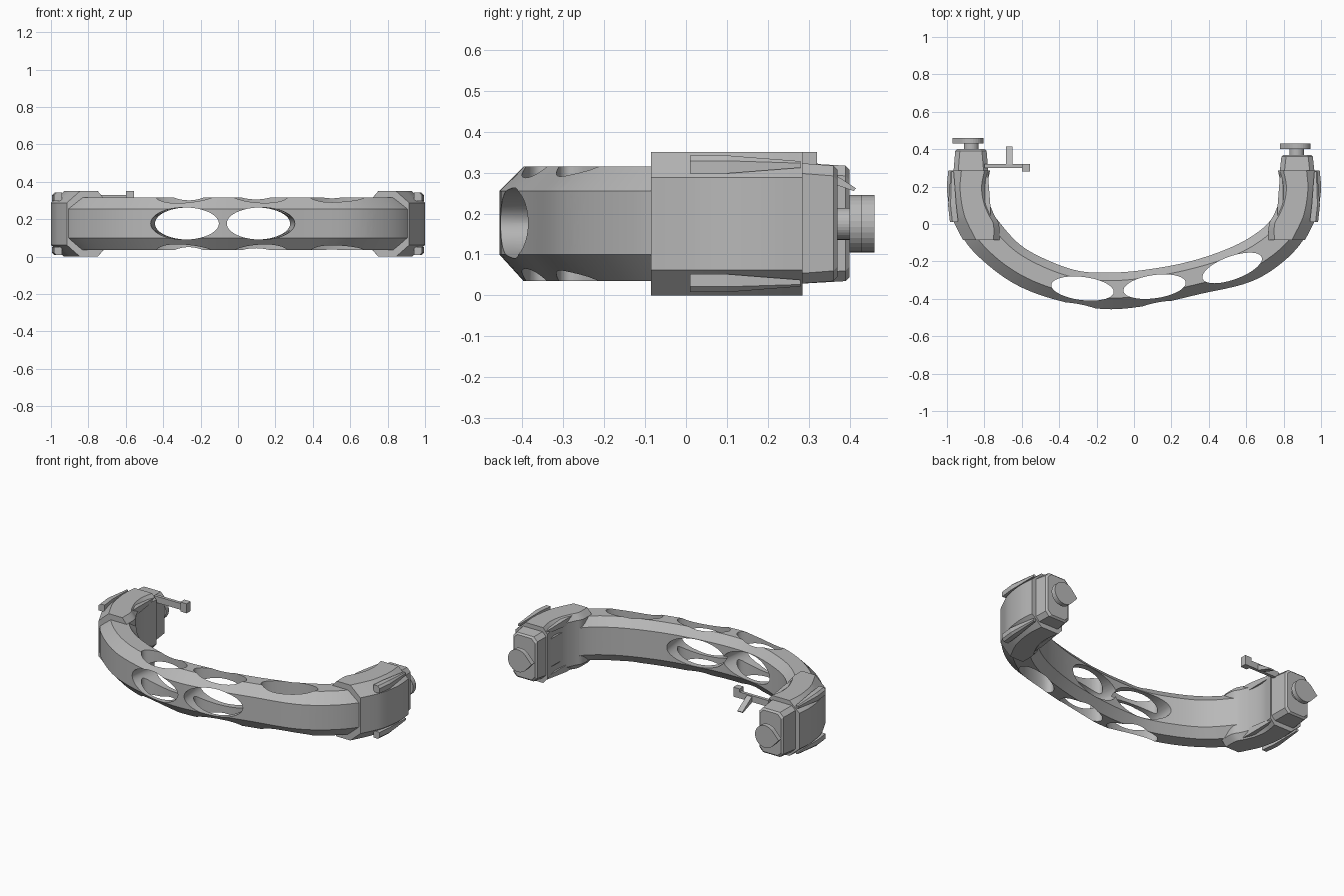
import bpy, bmesh
from math import radians, cos, sin, pi
from mathutils import Vector, Matrix

cube = bpy.data.objects.get("Cube")
if cube:
    bpy.data.objects.remove(cube, do_unlink=True)

grey = bpy.data.materials.new("satin grey")
grey.use_nodes = True
colour = (0.48, 0.48, 0.48, 1)
grey.diffuse_color = colour
grey.node_tree.nodes["Principled BSDF"].inputs["Base Color"].default_value = colour


def finish(name, bm):
    """Turn a bmesh into a named grey object."""
    bmesh.ops.recalc_face_normals(bm, faces=bm.faces[:])
    mesh = bpy.data.meshes.new(name)
    bm.to_mesh(mesh)
    bm.free()
    mesh.materials.append(grey)
    obj = bpy.data.objects.new(name, mesh)
    bpy.context.collection.objects.link(obj)
    return obj


def loft(name, rings):
    """Skin a run of matching closed cross-sections and cap both ends."""
    bm = bmesh.new()
    loops = [[bm.verts.new(p) for p in ring] for ring in rings]
    for a, b in zip(loops, loops[1:]):
        for i in range(len(a)):
            j = (i + 1) % len(a)
            bm.faces.new((a[i], a[j], b[j], b[i]))
    bm.faces.new(loops[0])
    bm.faces.new(loops[-1])
    return finish(name, bm)


def box(name, x, y, z):
    return loft(name, [[(u, v, w) for u, w in
                        ((x[0], z[0]), (x[1], z[0]), (x[1], z[1]), (x[0], z[1]))] for v in y])


def smooth_run(points, steps=6):
    """Interpolate control points with a Catmull-Rom spline."""
    pts = [Vector(p) for p in points]
    pts = [2 * pts[0] - pts[1]] + pts + [2 * pts[-1] - pts[-2]]
    run = []
    for a, b, c, d in zip(pts, pts[1:], pts[2:], pts[3:]):
        for k in range(steps):
            t = k / steps
            run.append(0.5 * (2 * b + (c - a) * t + (2 * a - 5 * b + 4 * c - d) * t ** 2
                              + (3 * b - a - 3 * c + d) * t ** 3))
    return run + [pts[-2]]


def shade(obj, angle=25):
    bpy.ops.object.select_all(action='DESELECT')
    obj.select_set(True)
    bpy.context.view_layer.objects.active = obj
    bpy.ops.object.shade_smooth_by_angle(angle=radians(angle))


# Curved bar: outer x, outer y, inner x, inner y along its length
bar_path = [
    (-.97, .25, -.79, .25), (-.965, .1, -.775, .1), (-.91, -.08, -.72, .01),
    (-.78, -.22, -.61, -.11), (-.61, -.335, -.47, -.19), (-.4, -.41, -.3, -.25),
    (-.16, -.455, -.13, -.26), (.08, -.435, .06, -.245), (.35, -.375, .3, -.2),
    (.62, -.31, .53, -.12), (.8, -.2, .68, -.03), (.92, -.06, .75, .05),
    (.965, .1, .775, .12), (.97, .25, .78, .25)]
bar_section = [(0, .1), (0, .255), (.3, .315), (.78, .315),
               (1, .265), (1, .09), (.78, .035), (.3, .035)]
rings = []
for ox, oy, ix, iy in smooth_run(bar_path):
    rings.append([(ox + (ix - ox) * u, oy + (iy - oy) * u, z) for u, z in bar_section])
bar = loft("curved_bar", rings)

# Oval lightening holes, crossing upright and front to back
cutters = []
for x, y, angle in ((-.275, -.345, -7), (.11, -.335, 8), (.525, -.235, 20)):
    for tilt, long, short in ((0, .168, .062), (90, .185, .086)):
        bm = bmesh.new()
        bmesh.ops.create_cone(bm, cap_ends=True, segments=48, radius1=1, radius2=1, depth=.6)
        bm.transform(Matrix.Translation((x, y, .177))
                     @ Matrix.Rotation(radians(angle), 4, 'Z')
                     @ Matrix.Rotation(radians(tilt), 4, 'X')
                     @ Matrix.Diagonal((long, short, 1, 1)))
        cutter = finish("hole_cutter", bm)
        cutter.hide_render = True
        cutters.append(cutter)
        mod = bar.modifiers.new("hole", 'BOOLEAN')
        mod.operation = 'DIFFERENCE'
        mod.solver = 'EXACT'
        mod.object = cutter
bpy.context.view_layer.objects.active = bar
for mod in list(bar.modifiers):
    bpy.ops.object.modifier_apply(modifier=mod.name)
for cutter in cutters:
    bpy.data.objects.remove(cutter, do_unlink=True)
shade(bar)

# End clamps and their fittings: side, name, block end, mirrored by the sign
clamp_path = [(-.085, .915, .72), (0, .958, .722), (.05, .978, .748),
              (.12, .993, .775), (.2, 1, .785), (.285, .993, .77)]
for s, side, end in ((-1, "right", .4), (1, "left", .37)):
    rings = []
    for y, o, i in smooth_run(clamp_path, 4):
        upper = [(o, .288), (o - .07, .35), (i + .03, .35), (i, .315)]
        lower = [(x, .35 - z) for x, z in reversed(upper)]
        rings.append([(s * x, y, z) for x, z in upper + lower])
    shade(loft(side + "_clamp", rings))

    # Tapered grip ribs on the four clamp corners
    for place, foot, tip in (("outer", .962, .972), ("inner", .79, .79)):
        for level, flip in (("upper", 1), ("lower", -1)):
            ribs = []
            for y, half in ((.01, .022), (.1, .022), (.28, .008)):
                x = tip if y > .01 else foot
                ribs.append([(s * (x + a * half), y, .175 + flip * (.145 + b * half))
                             for a, b in ((-1, -1), (1, -1), (1, .4), (.4, 1), (-1, 1))])
            loft(f"{side}_{place}_{level}_rib", ribs)

    # Chamfered block behind the clamp
    rings = []
    for y, wide, tall in ((.27, .094, .148), (end - .01, .084, .141), (end, .074, .131)):
        c = .025
        corner = [(wide, tall - c), (wide - c, tall), (c - wide, tall), (-wide, tall - c)]
        corner += [(-x, -z) for x, z in corner]
        rings.append([(s * .872 + x, y, .176 + z) for x, z in corner])
    loft(side + "_end_block", rings)

    # Knob: round shaft and a pointed disc
    turn = [pi / 16 * k for k in range(32)]
    loft(side + "_knob_shaft", [[(s * .87 + .039 * cos(t), y, .175 + .039 * sin(t))
                                 for t in turn] for y in (end - .01, end + .035)])
    outline = [(-.095, 0)] + [(.07 * cos(t), .07 * sin(t))
                              for t in [radians(-138 + 12 * k) for k in range(24)]]
    loft(side + "_knob", [[(s * .875 + x, y, .175 + z) for x, z in outline]
                          for y in (end + .03, end + .06)])

# Latch on the right end: arm, tip and angled post
box("latch_arm", (-.8, -.56), (.3, .32), (.29, .33))
box("latch_tip", (-.6, -.555), (.28, .32), (.29, .35))
loft("latch_post", [[(x, y, z) for y, z in ((.31, .33), (.31, .29), (.41, .255), (.415, .262))]
                    for x in (-.685, -.65)])
